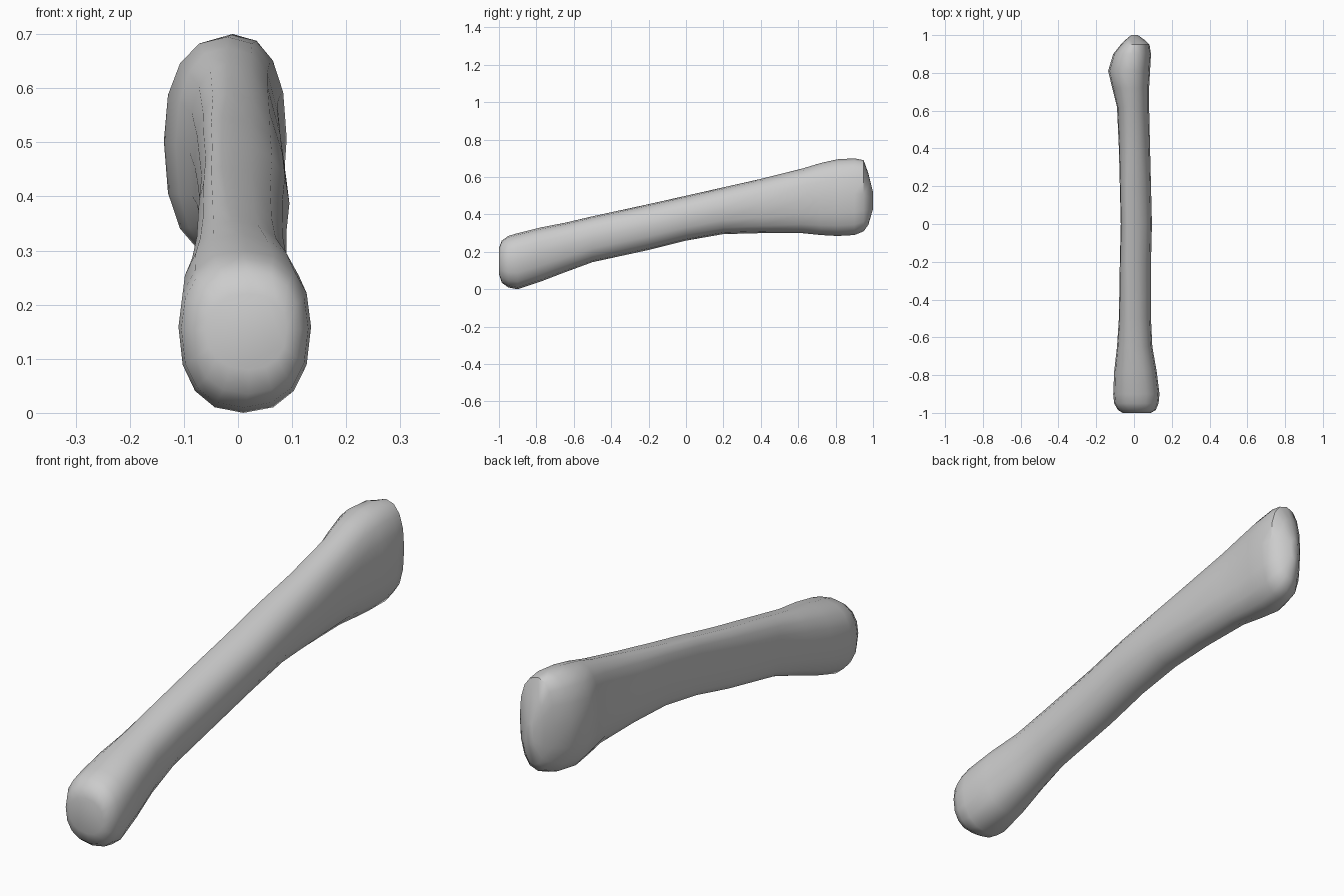
import bpy, bmesh, math

cube = bpy.data.objects.get("Cube")
if cube:
    bpy.data.objects.remove(cube, do_unlink=True)

SIDES = 16

# Cross-sections along the shaft:
# y, left edge x, right edge x, bottom z, top z, ridge x
SECTIONS = [
    (-1.0, -.06, .09, .08, .22, .02),
    (-.985, -.085, .115, .035, .26, .02),
    (-.95, -.105, .13, .01, .285, .01),
    (-.9, -.11, .135, 0, .3, .01),
    (-.78, -.105, .12, .04, .33, 0),
    (-.65, -.09, .097, .09, .355, -.01),
    (-.5, -.08, .09, .145, .39, -.02),
    (-.2, -.075, .09, .21, .455, -.03),
    (0, -.07, .095, .26, .5, -.03),
    (.2, -.075, .09, .295, .545, -.03),
    (.4, -.08, .085, .3, .59, -.02),
    (.62, -.09, .08, .3, .645, -.02),
    (.72, -.115, .08, .29, .675, -.02),
    (.81, -.137, .085, .285, .695, -.02),
    (.9, -.11, .09, .29, .7, -.01),
    (.95, -.07, .082, .31, .69, 0),
    (.975, -.045, .055, .345, .62, 0),
    (1.0, -.015, .02, .43, .52, 0),
]


def soft(value, power=.85):
    """Squares off a sine or cosine a little, for a fuller outline."""
    return math.copysign(abs(value) ** power, value)


def section_points(y, left, right, bottom, top, ridge):
    """One outline made of four quarter arcs that meet at the ridge."""
    middle = bottom + (top - bottom) * .53
    points = []
    for i in range(SIDES):
        angle = math.tau * i / SIDES
        across, upward = soft(math.cos(angle)), soft(math.sin(angle))
        reach = right - ridge if across > 0 else ridge - left
        rise = top - middle if upward > 0 else middle - bottom
        points.append((ridge + reach * across, y, middle + rise * upward))
    return points


def loft(name, sections, material):
    """Skins the outlines into one closed, smooth object."""
    bm = bmesh.new()
    rings = [[bm.verts.new(p) for p in section_points(*s)] for s in sections]
    for near, far in zip(rings, rings[1:]):
        for i in range(SIDES):
            j = (i + 1) % SIDES
            bm.faces.new((near[i], near[j], far[j], far[i]))
    bm.faces.new(rings[0])
    bm.faces.new(rings[-1])
    bmesh.ops.recalc_face_normals(bm, faces=bm.faces)
    mesh = bpy.data.meshes.new(name)
    bm.to_mesh(mesh)
    bm.free()
    mesh.materials.append(material)
    obj = bpy.data.objects.new(name, mesh)
    bpy.context.collection.objects.link(obj)
    bpy.ops.object.select_all(action='DESELECT')
    obj.select_set(True)
    bpy.context.view_layer.objects.active = obj
    bpy.ops.object.shade_smooth_by_angle(angle=math.radians(40))
    return obj


# Plain grey surface
grey = bpy.data.materials.new("bone grey")
grey.use_nodes = True
colour = (.6, .6, .6, 1)
grey.diffuse_color = colour
grey.node_tree.nodes["Principled BSDF"].inputs["Base Color"].default_value = colour

# Whole bone: front knob, shaft and tall rear head
loft("long_bone", SECTIONS, grey)
